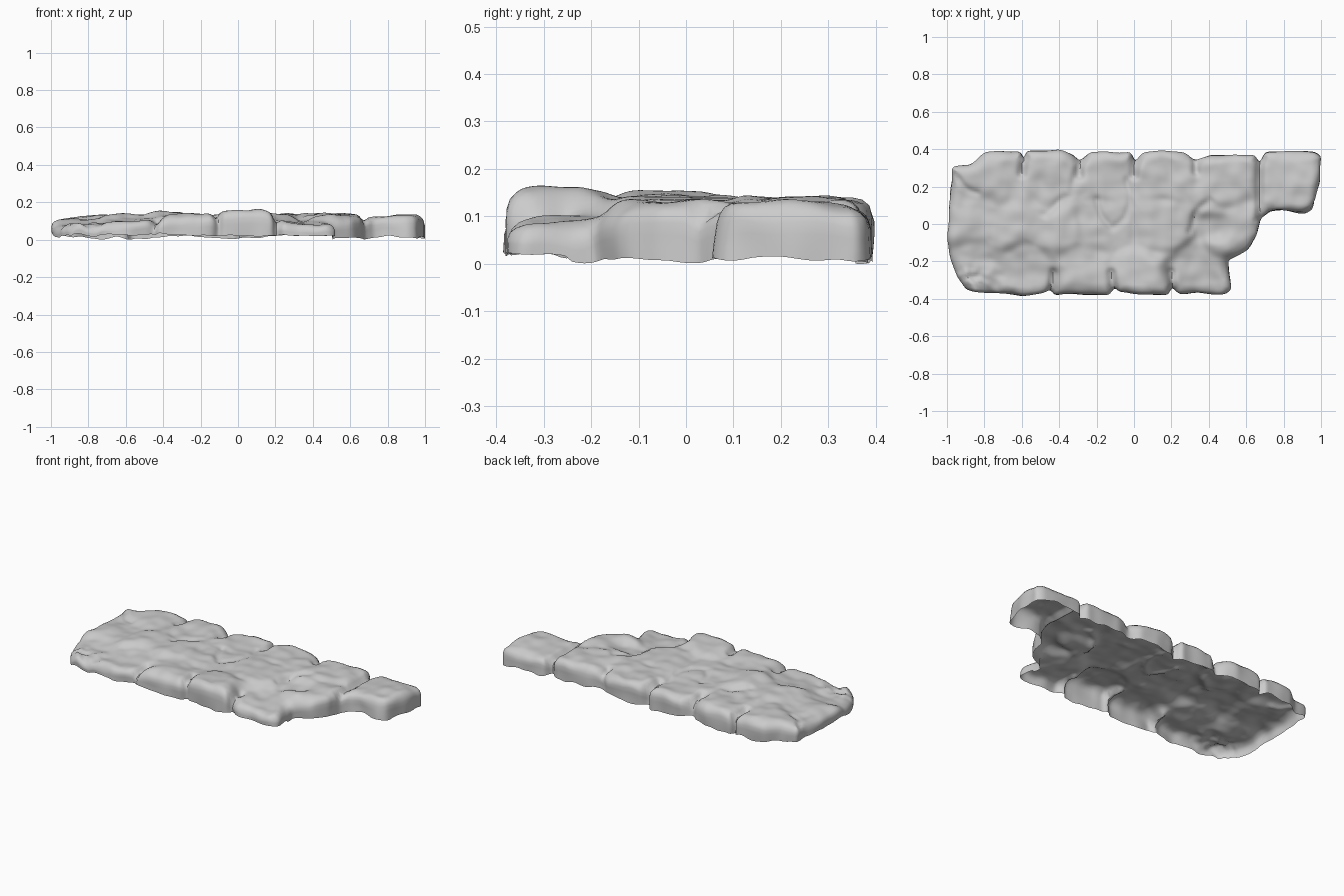
import bpy, bmesh, math
from mathutils import Vector, noise, kdtree
from mathutils.geometry import delaunay_2d_cdt

if "Cube" in bpy.data.objects:
    bpy.data.objects.remove(bpy.data.objects["Cube"])

# Plan outline of the slab, clockwise from the back-left corner
OUTLINE = [(-.97, .30), (-.88, .31), (-.80, .38), (-.61, .385), (-.59, .345), (-.57, .385), (-.40, .395),
           (-.33, .37), (-.29, .335), (-.235, .385), (-.02, .385), (.005, .335), (.04, .375), (.165, .395),
           (.27, .38), (.33, .345), (.41, .365), (.64, .375), (.672, .335), (.70, .385), (.97, .385),
           (1.0, .36), (.99, .21), (.955, .08), (.915, .06), (.72, .07), (.675, .03), (.66, -.06),
           (.60, -.135), (.50, -.19), (.512, -.35), (.48, -.378), (.245, -.37), (.21, -.335), (.18, -.378),
           (-.08, -.37), (-.105, -.34), (-.14, -.378), (-.42, -.378), (-.445, -.345), (-.49, -.365),
           (-.60, -.388), (-.70, -.37), (-.89, -.355), (-.945, -.285), (-.98, -.19), (-1.0, -.06)]
# Cobble centres and their crown heights
STONES = [(-.78, .24, .135), (-.43, .24, .145), (-.14, .24, .145), (.16, .24, .150), (.50, .24, .150),
          (.84, .22, .138), (-.86, -.24, .095), (-.58, -.27, .115), (-.28, -.27, .145), (.05, -.27, .162),
          (.36, -.27, .102), (-.88, .02, .120), (-.62, 0, .148), (-.40, -.03, .165), (-.15, 0, .145),
          (.14, 0, .150), (.52, -.02, .145)]
# Cracks across the top
CRACKS = [[(-.02, .24), (-.03, .10), (-.06, .04), (-.14, -.01), (-.20, .12)],
          [(.28, -.04), (.33, .05), (.42, .13)], [(-.96, .25), (-.84, .17)],
          [(-.30, .30), (-.34, .15), (-.48, .06)]]
# Deep joints between neighbouring stones at the rim
JOINTS = [[(.672, .36), (.67, .03)], [(-.445, -.36), (-.43, -.26)], [(-.107, -.36), (-.12, -.26)],
          [(.21, -.36), (.20, -.26)], [(-.59, .36), (-.60, .27)], [(-.29, .35), (-.29, .26)],
          [(.005, .35), (.0, .26)], [(.33, .35), (.33, .28)]]


def resample(points, step):
    out = []
    for a, b in zip(points, points[1:] + points[:1]):
        a, b = Vector(a), Vector(b)
        n = max(1, round((b - a).length / step))
        out += [a.lerp(b, i / n) for i in range(n)]
    for _ in range(2):
        out = [(out[i - 1] + 2 * p + out[(i + 1) % len(out)]) / 4 for i, p in enumerate(out)]
    return out


def inside(x, y, poly):
    hit = False
    for a, b in zip(poly, poly[1:] + poly[:1]):
        if (a.y > y) != (b.y > y) and x < (b.x - a.x) * (y - a.y) / (b.y - a.y) + a.x:
            hit = not hit
    return hit


def line_distance(p, lines):
    best = 9
    for line in lines:
        for a, b in zip(line, line[1:]):
            a, b = Vector(a), Vector(b)
            t = max(0, min(1, (p - a).dot(b - a) / (b - a).length_squared))
            best = min(best, (p - a.lerp(b, t)).length)
    return best


def crown(p):
    # Blended cobble heights with soft joints, cracks, a pit and weathering
    w = p + Vector((noise.noise(Vector((p.x * 6, p.y * 6, 0))), noise.noise(Vector((p.x * 6, p.y * 6, 5))))) * .04
    near = sorted((math.hypot(w.x - x, (w.y - y) * 1.1), h) for x, y, h in STONES)
    weights = [(math.exp(-(d / .12) ** 2) + 1e-9, h) for d, h in near]
    z = sum(k * h for k, h in weights) / sum(k for k, h in weights)
    z -= .007 * math.exp(-((near[1][0] - near[0][0]) / .06) ** 2)
    z -= .011 * math.exp(-(line_distance(w, CRACKS) / .02) ** 2)
    z -= .025 * math.exp(-(line_distance(p, JOINTS) / .02) ** 2)
    z -= .028 * math.exp(-((p.x - .40) / .10) ** 4 - ((p.y + .02) / .07) ** 4)
    z += .016 * noise.noise(Vector((p.x * 5, p.y * 5, 3))) + .009 * noise.noise(Vector((p.x * 13, p.y * 13, 8)))
    # Crumbled front-left corner
    chip = math.exp(-((p.x + .88) / .14) ** 2 - ((p.y + .32) / .08) ** 2)
    return z + .03 * chip * noise.noise(Vector((p.x * 24, p.y * 24, 2)))


edge = resample(OUTLINE, .013)
n = len(edge)
tree = kdtree.KDTree(n)
for i, p in enumerate(edge):
    tree.insert((p.x, p.y, 0), i)
tree.balance()


def depth(p):
    return tree.find((p.x, p.y, 0))[2]


# Points: outline, two inset rings for the rounded rim, then an interior grid
points = list(edge)
for inset in (.006, .018):
    for i in range(n):
        t = (edge[(i + 1) % n] - edge[i - 1]).normalized()
        q = edge[i] + Vector((t.y, -t.x)) * inset
        if depth(q) > inset * .8 and inside(q.x, q.y, edge):
            points.append(q)
for i in range(-84, 85):
    for j in range(-34, 35):
        q = Vector((i * .012, j * .012))
        if inside(q.x, q.y, edge) and depth(q) > .028:
            points.append(q)

verts, _, faces, *_ = delaunay_2d_cdt(points, [(i, (i + 1) % n) for i in range(n)], [], 1, 1e-5)
bm = bmesh.new()
for p in verts:
    rim = .055 + .025 * noise.noise(Vector((p.x * 5, p.y * 5, 9)))
    k = max(0, 1 - depth(p) / rim)
    bm.verts.new((p.x, p.y, crown(p) - rim * .8 * (1 - math.sqrt(max(0, 1 - k * k)))))
bm.verts.ensure_lookup_table()
for f in faces:
    bm.faces.new([bm.verts[i] for i in f])
bm.normal_update()
if sum(f.normal.z for f in bm.faces) < 0:
    bmesh.ops.reverse_faces(bm, faces=bm.faces[:])

# Side walls hang from the rim to a ragged open bottom
for level in (.33, .5, 1):
    rim = [e for e in bm.edges if e.is_boundary]
    new = bmesh.ops.extrude_edge_only(bm, edges=rim)["geom"]
    for v in (g for g in new if isinstance(g, bmesh.types.BMVert)):
        x, y = v.co.x, v.co.y
        low = .022 + .026 * noise.noise(Vector((x * 4, y * 4, 1))) + .012 * noise.noise(Vector((x * 13, y * 13, 4)))
        low += .02 * max(0, -x - .6) / .4 + (.012 if y < -.25 else 0)
        low = max(0, min(low, v.co.z - .01))
        v.co.z += (low - v.co.z) * level
# Weathered, uneven sides
for v in bm.verts:
    fade = max(0, 1 - depth(v.co.xy) / .05)
    q = v.co * 9
    v.co.x += .012 * fade * noise.noise(q + Vector((0, 0, 20)))
    v.co.y += .012 * fade * noise.noise(q + Vector((0, 0, 40)))
bmesh.ops.recalc_face_normals(bm, faces=bm.faces[:])
if sum(f.normal.z * f.calc_area() for f in bm.faces) < 0:
    bmesh.ops.reverse_faces(bm, faces=bm.faces[:])

# Rest the lowest point on the ground
base = min(v.co.z for v in bm.verts)
for v in bm.verts:
    v.co.z -= base
mesh = bpy.data.meshes.new("stone_paving")
bm.to_mesh(mesh)
bm.free()
slab = bpy.data.objects.new("stone_paving", mesh)
bpy.context.collection.objects.link(slab)
bpy.context.view_layer.objects.active = slab
slab.select_set(True)
bpy.ops.object.shade_smooth_by_angle(angle=math.radians(50))
